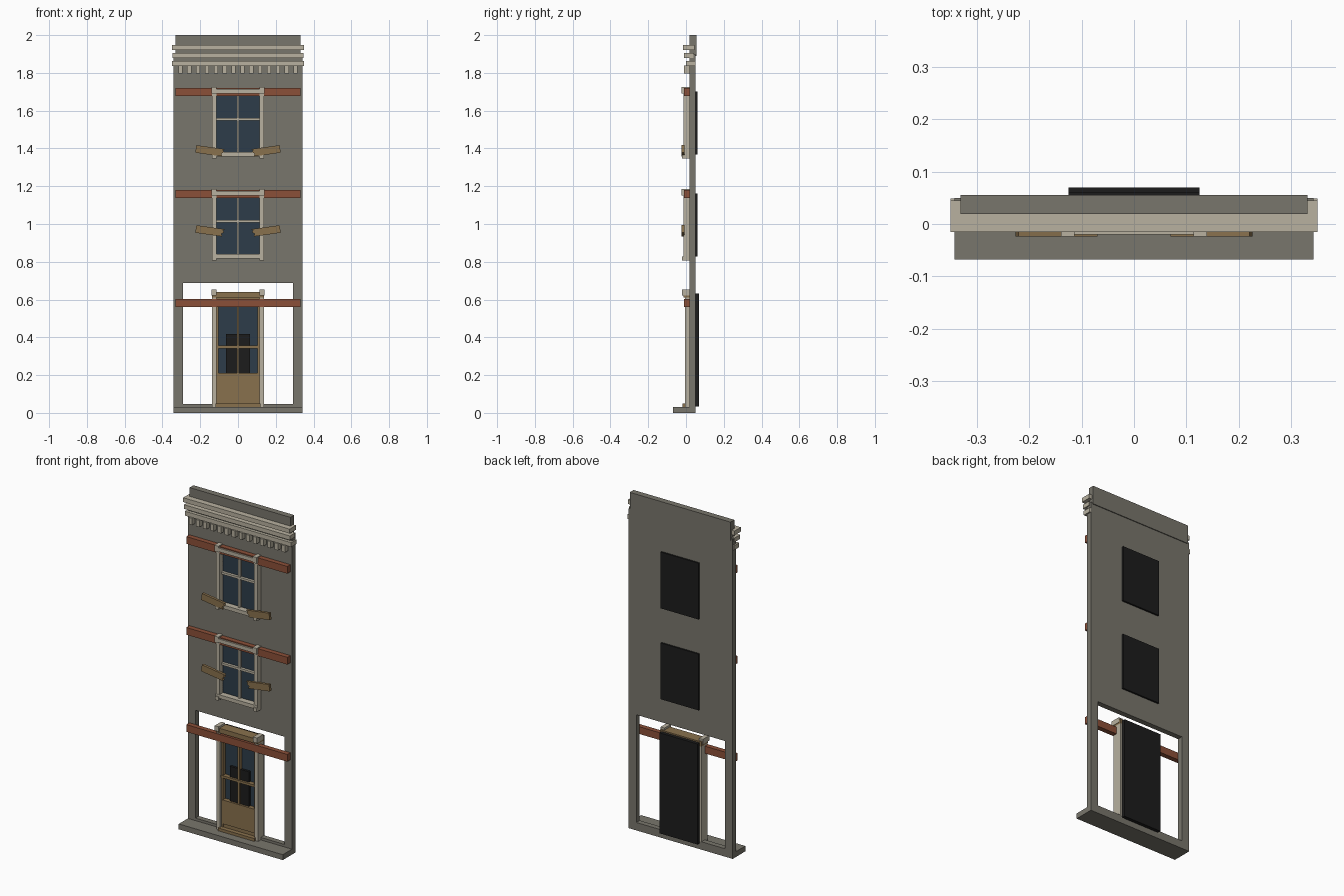
import bpy
from math import radians

cube = bpy.data.objects.get("Cube")
if cube:
    bpy.data.objects.remove(cube, do_unlink=True)


def material(name, rgb):
    m = bpy.data.materials.new(name)
    m.use_nodes = True
    m.diffuse_color = (*rgb, 1)
    m.node_tree.nodes["Principled BSDF"].inputs["Base Color"].default_value = (*rgb, 1)
    return m


STONE = material("grey stone", (0.19, 0.18, 0.15))
CREAM = material("cream trim", (0.48, 0.44, 0.35))
RED = material("rust red beam", (0.26, 0.08, 0.04))
WOOD = material("brown wood", (0.25, 0.165, 0.075))
GLASS = material("dark blue glass", (0.026, 0.046, 0.068))
BLACK = material("black backing", (0.012, 0.012, 0.012))


def mesh_object(name, verts, faces, mat):
    me = bpy.data.meshes.new(name)
    me.from_pydata(verts, [], faces)
    me.materials.append(mat)
    ob = bpy.data.objects.new(name, me)
    bpy.context.collection.objects.link(ob)
    return ob


def prism(name, outline, y0, y1, mat):
    """Extrude an anticlockwise (x, z) outline from y0 to y1."""
    n = len(outline)
    verts = [(x, y, z) for y in (y0, y1) for x, z in outline]
    faces = [tuple(range(n)), tuple(reversed(range(n, 2 * n)))]
    faces += [(i, i + n, (i + 1) % n + n, (i + 1) % n) for i in range(n)]
    return mesh_object(name, verts, faces, mat)


def box(name, x0, x1, y0, y1, z0, z1, mat):
    return prism(name, [(x0, z0), (x1, z0), (x1, z1), (x0, z1)], y0, y1, mat)


def pair(name, x0, x1, *rest):
    box("left_" + name, x0, x1, *rest)
    box("right_" + name, -x1, -x0, *rest)


WALL_F, WALL_B = 0.018, 0.05
HOLE, TRIM = 0.113, 0.137
SILLS = {"lower": 0.84, "upper": 1.38}     # bottom of each window's glass
GLASS_H = 0.3

# Wall with window openings and an open ground floor
pair("pier", 0.292, 0.342, WALL_F, WALL_B, 0, 0.687, STONE)
pair("wall_side", HOLE, 0.342, WALL_F, WALL_B, 0.687, 1.9, STONE)
z = 0.687
for name, sill in SILLS.items():
    box(name + "_wall_band", -HOLE, HOLE, WALL_F, WALL_B, z, sill, STONE)
    z = sill + GLASS_H
box("top_wall_band", -HOLE, HOLE, WALL_F, WALL_B, z, 1.9, STONE)
box("parapet", -0.331, 0.331, 0.019, 0.055, 1.89, 2.0, STONE)
box("base_rail", -0.342, 0.342, WALL_F, WALL_B, 0, 0.047, STONE)
box("front_step", -0.342, 0.342, -0.068, WALL_B - 0.001, 0, 0.032, STONE)

# Cornice ledges and dentils
box("cornice_top_ledge", -0.35, 0.35, -0.015, 0.045, 1.922, 1.948, CREAM)
box("cornice_middle_ledge", -0.348, 0.348, -0.01, 0.04, 1.88, 1.905, CREAM)
box("cornice_bottom_ledge", -0.35, 0.35, 0.0, 0.049, 1.836, 1.862, CREAM)
for i in range(14):
    x = -0.305 + i * 0.61 / 13
    box("dentil", x - 0.011, x + 0.011, -0.01, WALL_F, 1.798, 1.838, CREAM)

# Horizontal beams across the facade
for name, z in (("ground", 0.56), ("lower", 1.137), ("upper", 1.677)):
    box(name + "_beam", -0.332, 0.332, -0.011, WALL_F, z, z + 0.043, RED)

# Windows with frame, lintel, sill, bars and broken boards
BOARD = [(-0.076, -0.02), (0.068, -0.02), (0.061, -0.007), (0.074, 0.004),
         (0.068, 0.012), (0.076, 0.02), (-0.076, 0.02)]
for name, z in SILLS.items():
    top = z + GLASS_H
    box(name + "_glass", -HOLE, HOLE, 0.022, 0.03, z, top, GLASS)
    box(name + "_backing", -0.125, 0.125, WALL_B, 0.06, z - 0.012, top + 0.022, BLACK)
    pair(name + "_window_jamb", HOLE, TRIM, -0.012, WALL_F + 0.004, z - 0.02, top + 0.015, CREAM)
    box(name + "_lintel", -TRIM, TRIM, -0.02, WALL_F, top + 0.012, top + 0.034, CREAM)
    pair(name + "_lintel_end", 0.113, 0.139, -0.024, WALL_F, top + 0.01, top + 0.046, CREAM)
    box(name + "_sill", -TRIM, TRIM, -0.014, 0.022, z - 0.022, z, CREAM)
    pair(name + "_sill_foot", 0.115, 0.137, -0.02, WALL_F, z - 0.034, z - 0.012, CREAM)
    box(name + "_vertical_bar", -0.006, 0.006, 0.008, 0.022, z, top, CREAM)
    box(name + "_cross_bar", -HOLE, HOLE, 0.006, 0.022, z + 0.169, z + 0.182, CREAM)
    board_z = 1.387 if name == "upper" else 0.963
    for side, s in (("right", 1), ("left", -1)):
        outline = [(s * x, zz) for x, zz in BOARD][::s]
        ob = prism(f"{name}_{side}_board", outline, -0.024, -0.008, WOOD)
        ob.location = (-0.148 * s, 0, board_z)
        ob.rotation_euler.y = radians(8 * s)

# Door with frame, glazing and lower panel
pair("door_jamb", HOLE, TRIM, -0.006, WALL_B, 0.032, 0.612, CREAM)
box("door_lintel", -TRIM, TRIM, -0.012, WALL_B, 0.612, 0.64, WOOD)
pair("door_lintel_bracket", 0.113, 0.139, -0.02, 0.04, 0.622, 0.652, CREAM)
box("door_backing", -0.125, 0.125, WALL_B, 0.07, 0.035, 0.632, BLACK)
box("door_glass", -HOLE, HOLE, 0.028, 0.036, 0.047, 0.612, GLASS)
box("door_dark_panel", -0.063, 0.063, 0.014, 0.028, 0.2, 0.418, BLACK)
pair("door_stile", 0.102, HOLE, 0.006, 0.03, 0.047, 0.612, WOOD)
box("door_lower_panel", -0.106, 0.106, 0.002, 0.03, 0.07, 0.212, WOOD)
box("door_bottom_rail", -HOLE, HOLE, 0.008, 0.03, 0.047, 0.07, WOOD)
box("door_threshold", -0.12, 0.12, -0.018, 0.02, 0.03, 0.049, WOOD)
box("door_top_rail", -HOLE, HOLE, 0.006, 0.03, 0.596, 0.612, WOOD)
box("door_vertical_bar", -0.006, 0.006, 0.006, 0.028, 0.212, 0.6, WOOD)
box("door_cross_bar", -HOLE, HOLE, 0.002, 0.028, 0.342, 0.356, WOOD)
